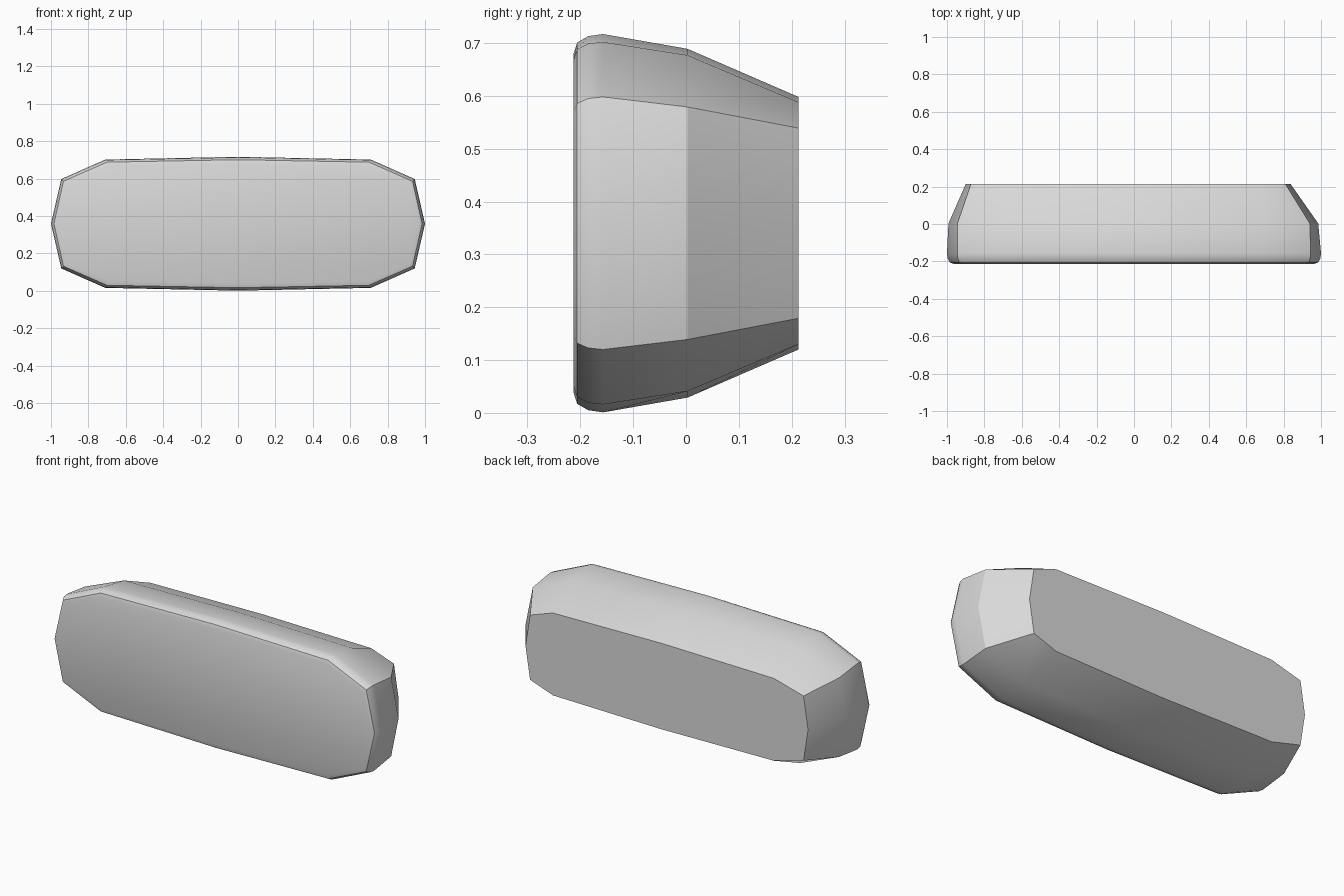
import bpy
import bmesh
import math

cube = bpy.data.objects.get("Cube")
if cube:
    bpy.data.objects.remove(cube, do_unlink=True)

MID_Z = 0.359

# Cross-sections from front to back:
# y, +x (end, corner, shoulder), -x (end, corner, shoulder),
# half heights (corner, shoulder, crown)
SECTIONS = [
    (-0.213, (0.965, 0.918, 0.690), (0.965, 0.918, 0.690), (0.213, 0.308, 0.320)),
    (-0.206, (0.984, 0.933, 0.700), (0.984, 0.933, 0.700), (0.227, 0.329, 0.342)),
    (-0.185, (0.996, 0.942, 0.707), (0.996, 0.942, 0.707), (0.236, 0.340, 0.354)),
    (-0.157, (1.000, 0.945, 0.710), (1.000, 0.945, 0.710), (0.239, 0.343, 0.358)),
    (0.003, (0.985, 0.940, 0.702), (0.992, 0.944, 0.704), (0.220, 0.318, 0.330)),
    (0.213, (0.838, 0.810, 0.670), (0.900, 0.872, 0.690), (0.180, 0.229, 0.239)),
]


def section_points(y, right, left, heights):
    """Twelve-sided outline running from the +x end over the top and round."""
    c, s, t = heights
    upper = [(right[1], c), (right[2], s), (0, t), (-left[2], s), (-left[1], c)]
    lower = [(x, -z) for x, z in reversed(upper)]
    outline = [(right[0], 0)] + upper + [(-left[0], 0)] + lower
    return [(x, y, MID_Z + z) for x, z in outline]


bm = bmesh.new()
rings = [[bm.verts.new(p) for p in section_points(*s)] for s in SECTIONS]
n = len(rings[0])

# Front and back caps
bm.faces.new(rings[0])
bm.faces.new(rings[-1])

# Walls; the tapered ends are folded towards the middle of the back edge
for k, (a, b) in enumerate(zip(rings, rings[1:])):
    for i in range(n):
        j = (i + 1) % n
        if k == len(rings) - 2 and (i in (0, 6) or j in (0, 6)):
            mid, corner = (i, j) if i in (0, 6) else (j, i)
            bm.faces.new((a[mid], a[corner], b[mid]))
            bm.faces.new((a[corner], b[corner], b[mid]))
        else:
            bm.faces.new((a[i], a[j], b[j], b[i]))
bmesh.ops.recalc_face_normals(bm, faces=bm.faces)

mesh = bpy.data.meshes.new("rounded_block")
bm.to_mesh(mesh)
bm.free()
block = bpy.data.objects.new("rounded_block", mesh)
bpy.context.collection.objects.link(block)

# Single light grey material
grey = bpy.data.materials.new("light_grey")
grey.use_nodes = True
colour = (0.7, 0.7, 0.7, 1)
grey.diffuse_color = colour
grey.node_tree.nodes["Principled BSDF"].inputs["Base Color"].default_value = colour
mesh.materials.append(grey)

# Smooth shading with crisp edges
bpy.ops.object.select_all(action="DESELECT")
block.select_set(True)
bpy.context.view_layer.objects.active = block
bpy.ops.object.shade_smooth_by_angle(angle=math.radians(30))
